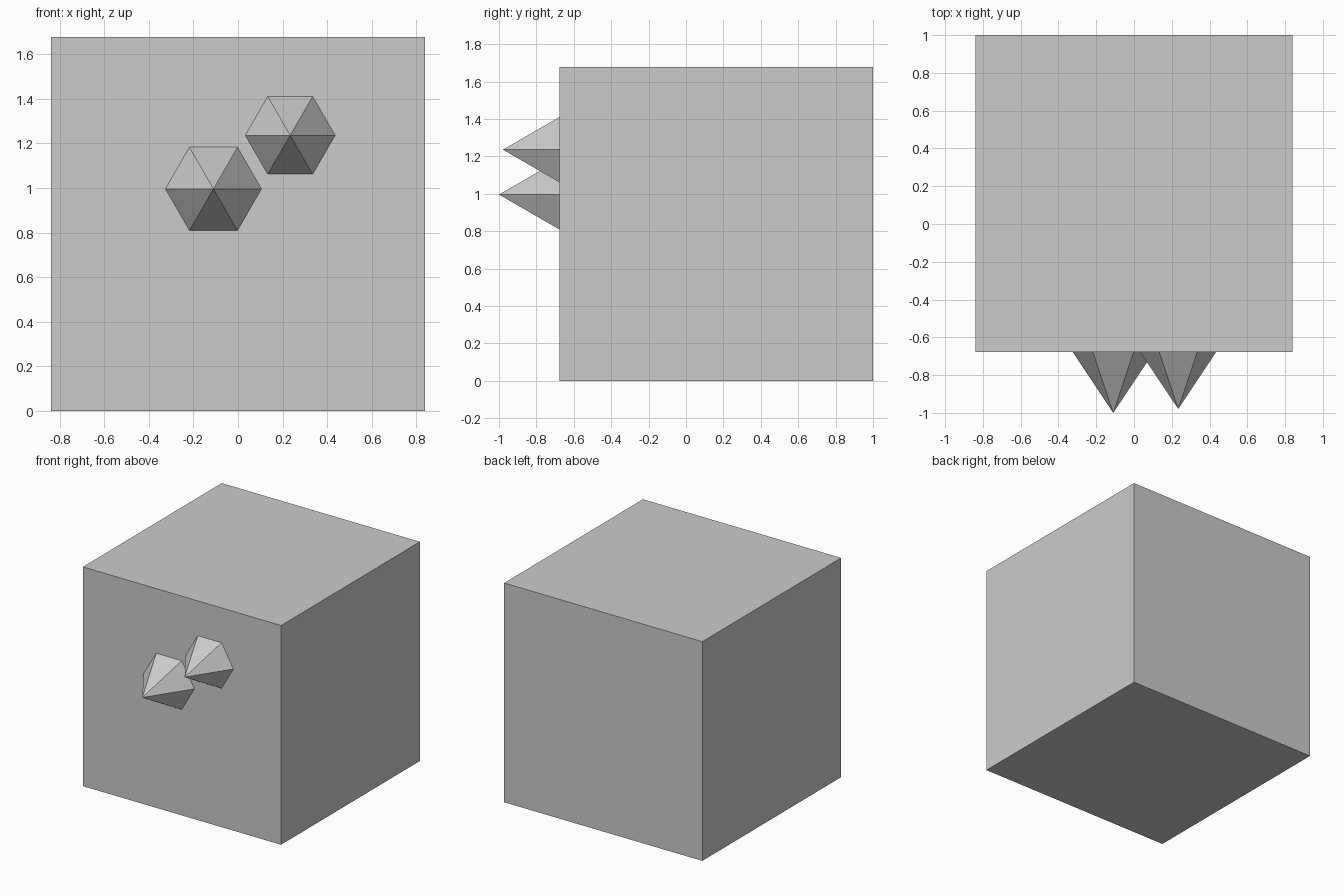
import bpy, bmesh
from math import radians
from mathutils import Matrix, Vector

if "Cube" in bpy.data.objects:
    bpy.data.objects.remove(bpy.data.objects["Cube"])

SIDE = 1.677           # outer cube edge
BACK, FRONT = 1.0, 1.0 - SIDE
MID_Z = SIDE / 2


def finish(name, bm):
    mesh = bpy.data.meshes.new(name)
    bm.to_mesh(mesh)
    bm.free()
    obj = bpy.data.objects.new(name, mesh)
    bpy.context.collection.objects.link(obj)
    return obj


def box(name, size, centre, inward=False):
    bm = bmesh.new()
    bmesh.ops.create_cube(bm, size=size, matrix=Matrix.Translation(centre))
    if inward:
        bmesh.ops.reverse_faces(bm, faces=bm.faces[:])
    return finish(name, bm)


def spike(name, x, z, tip_y):
    # Six-sided cone pointing to -y, its base just inside the front wall
    depth = FRONT + 0.015 - tip_y
    bm = bmesh.new()
    bmesh.ops.create_cone(bm, cap_ends=True, segments=6,
                          radius1=depth * 0.667, radius2=0, depth=depth)
    bmesh.ops.remove_doubles(bm, verts=bm.verts[:], dist=1e-5)
    # Turn the hexagon so two corners lie on the x axis
    far = max(bm.verts, key=lambda v: v.co.xy.length)
    spin = -Vector((far.co.x, far.co.y, 0)).xy.angle_signed(Vector((1, 0)))
    bm.transform(Matrix.Translation((x, tip_y + depth / 2, z))
                 @ Matrix.Rotation(radians(90), 4, 'X')
                 @ Matrix.Rotation(-spin, 4, 'Z'))
    return finish(name, bm)


# Main block
box("block", SIDE, (0, (BACK + FRONT) / 2, MID_Z))

# Inner lining, facing inward and flush with the back
INNER = SIDE * 0.9
box("inner_lining", INNER, (0, BACK - INNER / 2, MID_Z), inward=True)

# Two spikes on the front
spike("lower_spike", -0.11, 0.996, -1.0)
spike("upper_spike", 0.234, 1.236, -0.979)
